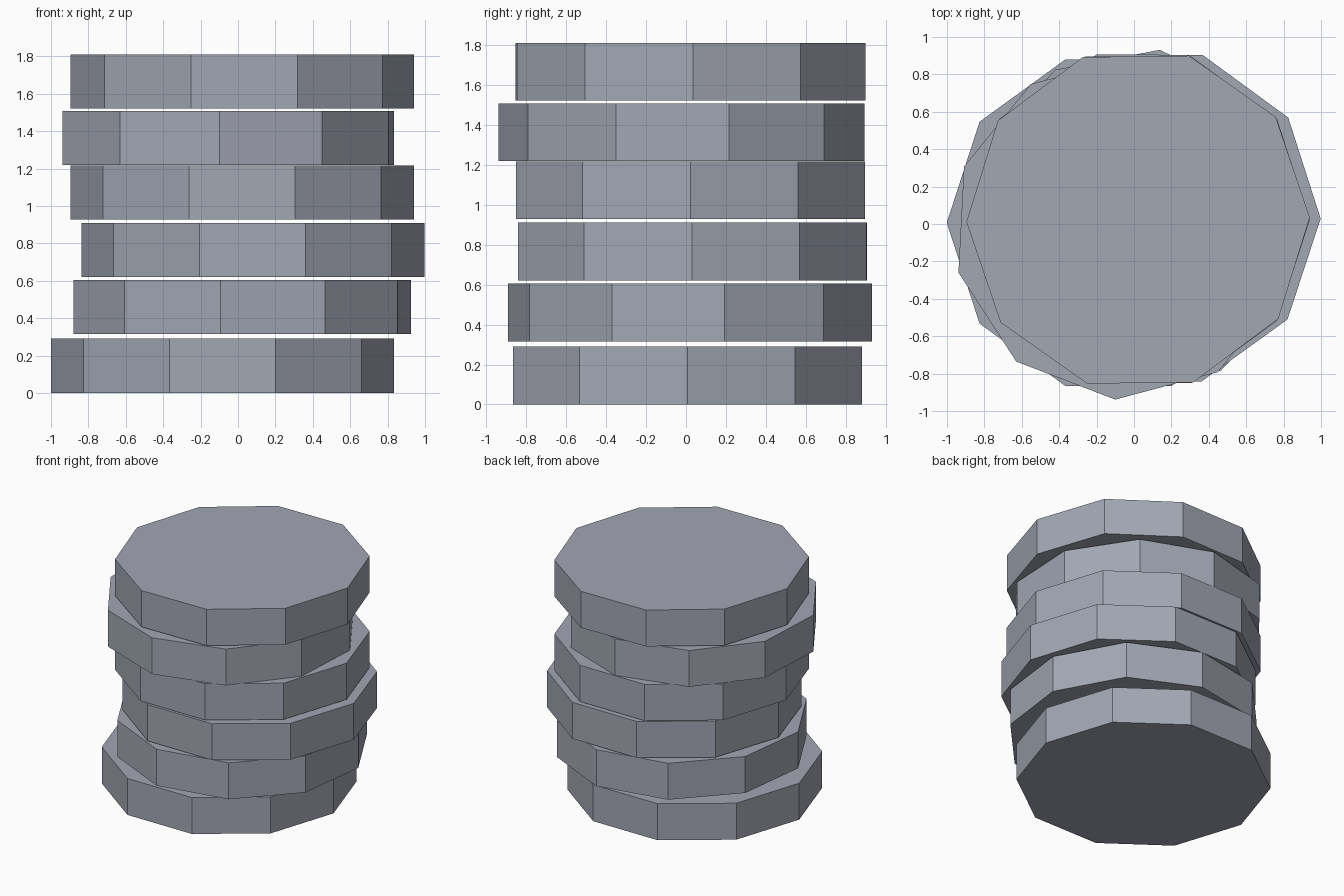
import bpy
import math

if "Cube" in bpy.data.objects:
    bpy.data.objects.remove(bpy.data.objects["Cube"])

metal = bpy.data.materials.new("blue_grey")
metal.diffuse_color = (0.36, 0.385, 0.45, 1)
metal.use_nodes = True
metal.node_tree.nodes["Principled BSDF"].inputs["Base Color"].default_value = metal.diffuse_color

R = 0.918  # ten-sided disc radius

# x, y, bottom, top, turn in degrees
discs = [
    (-0.083, 0.007, 0.0, 0.29, 0.0),
    (0.022, 0.02, 0.315, 0.605, 10.8),
    (0.08, 0.032, 0.621, 0.91, -0.2),
    (0.022, 0.022, 0.928, 1.217, 0.0),
    (-0.052, -0.022, 1.219, 1.508, 15.0),
    (0.022, 0.023, 1.521, 1.81, 0.75),
]

# Loosely stacked discs, each slightly shifted and turned
for i, (x, y, z0, z1, turn) in enumerate(discs):
    a = math.radians(turn)
    ring = [(R * math.cos(a + k * math.tau / 10), R * math.sin(a + k * math.tau / 10))
            for k in range(10)]
    verts = [(px, py, 0) for px, py in ring] + [(px, py, z1 - z0) for px, py in ring]
    faces = [tuple(range(9, -1, -1)), tuple(range(10, 20))]
    faces += [(k, (k + 1) % 10, (k + 1) % 10 + 10, k + 10) for k in range(10)]
    mesh = bpy.data.meshes.new(f"disc_{i + 1}")
    mesh.from_pydata(verts, [], faces)
    mesh.materials.append(metal)
    obj = bpy.data.objects.new(f"disc_{i + 1}", mesh)
    obj.location = (x, y, z0)
    bpy.context.collection.objects.link(obj)
